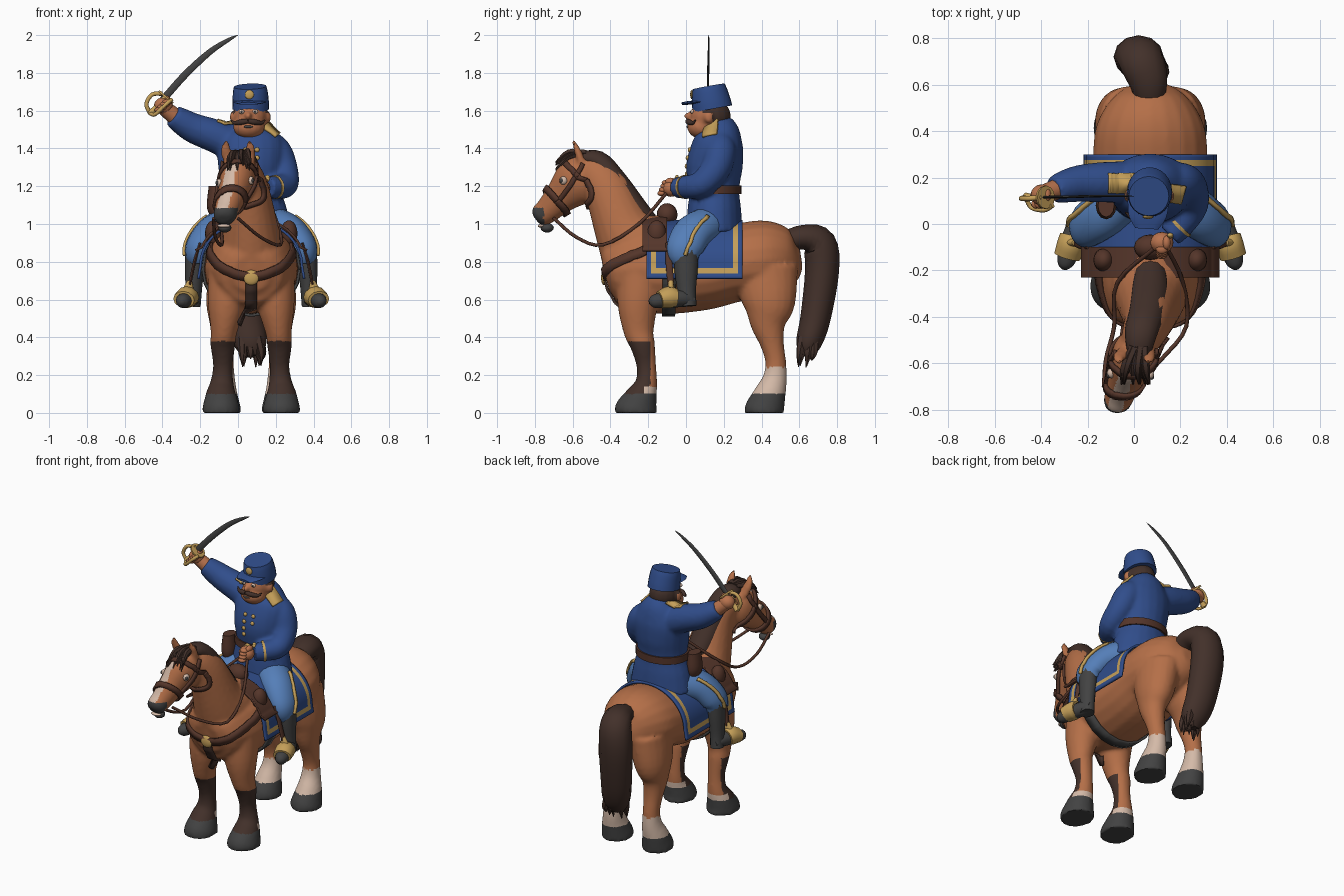
import bpy, bmesh, math, random
from mathutils import Vector, Matrix
from mathutils.bvhtree import BVHTree

default_cube = bpy.data.objects.get("Cube")
if default_cube:
    bpy.data.objects.remove(default_cube)
random.seed(4)
MID = .07                      # centre line of horse and rider
X, Y, Z = Vector((1, 0, 0)), Vector((0, 1, 0)), Vector((0, 0, 1))
SIDES = (-1, 1)
palette = dict(chestnut=(.46, .16, .065), skin=(.48, .17, .075), hair_brown=(.055, .03, .023),
               leather=(.09, .036, .023), coat_blue=(.03, .075, .26), trouser_blue=(.09, .21, .48),
               charcoal=(.055, .055, .055), gold=(.56, .35, .1), cream=(.66, .49, .39))
materials = {}
for label, rgb in palette.items():
    mat = materials[label] = bpy.data.materials.new(label)
    mat.use_nodes = True
    mat.diffuse_color = (*rgb, 1)
    shader = next(n for n in mat.node_tree.nodes if n.type == 'BSDF_PRINCIPLED')
    shader.inputs["Base Color"].default_value = (*rgb, 1)

def spline(points, steps):
    """Catmull-Rom samples through points of any one dimension."""
    p = [Vector(q) for q in points]
    p = [2 * p[0] - p[1]] + p + [2 * p[-1] - p[-2]]
    out = []
    for a, b, c, d in zip(p, p[1:], p[2:], p[3:]):
        for t in [i / steps for i in range(steps)]:
            bend = (2 * a - 5 * b + 4 * c - d) * t * t + (3 * b - 3 * c + d - a) * t ** 3
            out.append((2 * b + (c - a) * t + bend) * .5)
    return out + [p[-2]]

def bridge(bm, rows, closed):
    for r, q in zip(rows, rows[1:]):
        for j in range(0 if closed else 1, len(r)):
            bm.faces.new((r[j - 1], r[j], q[j], q[j - 1]))

def tube(bm, stations, ref=X, sides=20):
    """Elliptical tube; stations are x, y, z, radius along ref and, where it differs, the other radius."""
    path = spline([(*s[:4], s[-1]) for s in stations], 4)
    spots = [Vector(s[:3]) for s in path]
    rings = []
    for i, s in enumerate(path):
        t = (spots[min(i + 1, len(path) - 1)] - spots[max(i - 1, 0)]).normalized()
        u = (ref - t * ref.dot(t)).normalized()
        v = t.cross(u)
        angles = [math.tau * k / sides for k in range(sides)]
        rings.append([bm.verts.new(spots[i] + u * s[3] * math.cos(a) + v * s[4] * math.sin(a)) for a in angles])
    bridge(bm, rings, True)
    bm.faces.new(rings[0])
    bm.faces.new(rings[-1])

def ball(bm, spot, radii):
    frame = Matrix.Translation(spot) @ Matrix.Diagonal((*radii, 1))
    bmesh.ops.create_uvsphere(bm, u_segments=16, v_segments=10, radius=1, matrix=frame)

def make(bm, name, mats, rule=None, voxel=0, solid=0):
    """Turn a bmesh into a named object, optionally fused, thickened and painted by a face rule."""
    bmesh.ops.recalc_face_normals(bm, faces=bm.faces)
    mesh = bpy.data.meshes.new(name)
    bm.to_mesh(mesh)
    bm.free()
    obj = bpy.data.objects.new(name, mesh)
    bpy.context.collection.objects.link(obj)
    if voxel:
        remesh = obj.modifiers.new("fuse", 'REMESH')
        remesh.mode, remesh.voxel_size = 'VOXEL', voxel
        relax = obj.modifiers.new("relax", 'SMOOTH')
        relax.factor, relax.iterations = .5, 5
        bpy.context.view_layer.update()
        mesh = bpy.data.meshes.new_from_object(obj.evaluated_get(bpy.context.evaluated_depsgraph_get()))
        obj.modifiers.clear()
        obj.data = mesh
    if solid:
        shell = obj.modifiers.new("thickness", 'SOLIDIFY')
        shell.thickness, shell.offset = solid, 0
    mesh.materials.clear()
    for label in mats.split():
        mesh.materials.append(materials[label])
    for face in mesh.polygons:
        face.use_smooth = True
        face.material_index = rule(face.center, face.normal) if rule else 0
    mesh.set_sharp_from_angle(angle=math.radians(50))
    return obj

def tubes(name, mats, *paths, ref=X, sides=12):
    bm = bmesh.new()
    for path in paths:
        tube(bm, path, ref, sides)
    return make(bm, name, mats)

def balls(name, mats, *items):
    bm = bmesh.new()
    for spot, radii in items:
        ball(bm, spot, radii)
    return make(bm, name, mats)

def surface(obj):
    return BVHTree.FromPolygons([v.co for v in obj.data.vertices], [p.vertices[:] for p in obj.data.polygons])

def snap(tree, p, lift=.008):
    spot, normal, _, _ = tree.find_nearest(Vector(p))
    return spot + normal * lift

def strap(name, tree, points, half=.018, mats="leather"):
    """Flat ribbon laid onto a surface."""
    bm = bmesh.new()
    path = spline(points, 6)
    rows = []
    for i, p in enumerate(path):
        spot, normal, _, _ = tree.find_nearest(p)
        across = normal.cross(path[min(i + 1, len(path) - 1)] - path[max(i - 1, 0)]).normalized() * half
        rows.append([bm.verts.new(snap(tree, spot + across * k)) for k in SIDES])
    bridge(bm, rows, False)
    return make(bm, name, mats, solid=.014)

def hoop(centre, radius, up):
    angles = [math.tau * k / 12 for k in range(13)]
    return [Vector(centre) + (X * math.cos(a) + up * math.sin(a)) * radius for a in angles]

def beside(s, *rows):
    return [(MID + s * row[0], *row[1:]) for row in rows]

# Horse: trunk, neck, head, legs and ears fused into one skin
horse = bmesh.new()
tube(horse, beside(0, *[(0, *row) for row in (
    (-.43, .74, .1, .1), (-.38, .75, .18, .18), (-.22, .765, .238, .235), (-.05, .76, .25, .235), (.1, .76, .25, .215),
    (.25, .79, .248, .205), (.4, .81, .238, .21), (.5, .815, .195, .185), (.57, .815, .13, .13), (.61, .82, .05, .05))]))
bmesh.ops.recalc_face_normals(horse, faces=horse.faces)
barrel = BVHTree.FromBMesh(horse)
tube(horse, [(MID, -.2, .8, .18, .22), (MID, -.265, .89, .175, .22), (MID, -.33, .98, .145, .16),
             (.06, -.415, 1.18, .105, .125), (.03, -.49, 1.28, .085, .1), (.02, -.53, 1.32, .06, .06)])
tube(horse, [(.02, -.47, 1.29, .05, .06), (.015, -.52, 1.26, .085, .115), (-.005, -.58, 1.22, .095, .13),
             (-.035, -.66, 1.145, .077, .092), (-.06, -.73, 1.075, .065, .07), (-.075, -.775, 1.04, .057, .06),
             (-.078, -.795, 1.025, .03, .035)])
for s in SIDES:
    tube(horse, beside(s, (.11, -.23, .74, .12, .14), (.13, -.255, .57, .1, .108), (.145, -.25, .43, .07, .08),
         (.15, -.23, .36, .066, .066), (.15, -.21, .25, .052, .052), (.155, -.21, .16, .062, .058),
         (.16, -.23, .1, .08, .08), (.16, -.262, .02, .1, .112), (.16, -.264, 0, .1, .112)))
    tube(horse, beside(s, (.1, .42, .75, .125, .175), (.135, .44, .58, .105, .14), (.145, .435, .47, .075, .095),
         (.145, .455, .37, .06, .064), (.145, .475, .27, .052, .055), (.145, .47, .18, .06, .065),
         (.15, .445, .1, .078, .085), (.15, .417, .02, .096, .105), (.15, .415, 0, .096, .105)))
    tube(horse, [(.01 + s * .05, -.55, 1.32, .035, .025), (s * .065, -.575, 1.39, .03, .018),
                 (s * .06, -.6, 1.45, .008, .008)], sides=10)
for v in horse.verts:
    v.co.z = 0 if v.co.z < .012 else v.co.z

def horse_paint(c, n):
    if c.z < .1:
        return 2
    if c.z < .39 and c.y > 0:
        return 3 if c.z < .24 else 0
    if c.z < .38:
        return 3 if c.z < .14 and c.y > -.22 else 1 if c.y < -.19 else 0
    if c.y < -.6 and c.z > .9:
        if c.y < -.755 and c.z < 1.085 or c.z < .99:
            return 2
        if abs(c.x + .035 - (c.y + .66) * .36) < .034 and n.y < -.25 and n.z > .1:
            return 3
    return 0
hide = surface(make(horse, "horse_body", "chestnut hair_brown charcoal cream", horse_paint, voxel=.012))
balls("horse_eyes", "cream", *[(snap(hide, (-.04 + s * .11, -.65, 1.23), 0), (.018, .022, .022)) for s in SIDES])
balls("horse_pupils", "charcoal", *[(snap(hide, (-.04 + s * .12, -.66, 1.23), .012), (.01, .013, .013)) for s in SIDES])
balls("horse_teeth", "cream", ((-.075, -.765, .99), (.035, .02, .01)))
balls("horse_lower_lip", "charcoal", ((-.07, -.735, .98), (.035, .035, .025)))

# Mane, forelock and tail
tubes("mane", "hair_brown", [(.02, -.58, 1.35, .045, .025), (.03, -.47, 1.335, .07, .055), (.055, -.375, 1.225, .08, .065),
      (MID, -.26, 1.07, .08, .065), (MID, -.15, .97, .05, .04)])
locks, ends = [], []
for i in range(14):
    a, w = random.uniform(-1, 1), random.uniform(-1, 1)
    locks.append([(.02 + a * .03, -.53, 1.375, .02), (a * .06, -.62, 1.37 + w * .015, .017), (a * .08, -.69, 1.31 + w * .03, .003)])
    ends.append([(.06 + a * .06, .65 + w * .04, .4, .025), (.07 + a * .07, .645 + w * .05, .32, .02),
                 (.07 + a * .07, .635 + w * .05, .25 + random.uniform(-.02, .04), .002)])
tubes("forelock", "hair_brown", *locks, sides=6)
tubes("tail_ends", "hair_brown", *ends, sides=6)
tubes("tail", "hair_brown", [(MID, .52, .9, .06, .06), (.06, .62, .93, .085, .065), (.03, .705, .895, .1, .09),
      (.02, .72, .75, .108, .09), (.04, .685, .5, .1, .08), (.065, .65, .37, .088, .068), (MID, .635, .3, .05, .035)])

def drape(name, front, back, low, half, top, mats, rule=None):
    """Cloth lying over the horse's back and hanging down both sides."""
    arc = [(half * math.sin(a), .78 + (top - .78) * math.cos(a)) for a in [math.pi / 40 * k for k in range(21)]]
    arc += [(half + .012 * k / 5, .78 + (low - .78) * k / 5) for k in range(1, 6)]
    arc = [p for p in arc if p[1] >= low - .001]
    outline = [(-w, h) for w, h in arc[:0:-1]] + arc
    bm = bmesh.new()
    bridge(bm, [[bm.verts.new((MID + w, front + (back - front) * k / 40, h)) for w, h in outline] for k in range(41)], False)
    return make(bm, name, mats, rule, solid=.014)

# Saddle and its blanket with an inset border
drape("saddle_blanket", -.21, .3, .71, .268, 1.015, "coat_blue gold",
      lambda c, n: 1 if .025 < min(c.y + .21, .3 - c.y, c.z - .71) < .05 else 0)
drape("saddle_flap", -.23, -.1, .86, .283, 1.035, "leather")
balls("saddle_pommel", "leather", ((MID, -.1, 1.05), (.07, .055, .06)),
      *[((MID + s * .2, -.155, .95), (.045, .05, .07)) for s in SIDES])

# Harness laid on the hide
strap("girth", barrel, hoop((MID, -.09, .76), .33, Z), .035, "charcoal")
strap("breast_drop", hide, [(MID, -.5, .7), (MID, -.46, .6), (MID, -.36, .5), (MID, -.28, .47)], .03, "hair_brown")
nose_up = Vector((0, -.66, .75))
strap("noseband", hide, hoop((-.048, -.69, 1.115), .12, nose_up))
strap("browband", hide, hoop((0, -.565, 1.235), .17, nose_up), .014)
for s, side in zip(SIDES, ("right", "left")):
    strap(side + "_breast_strap", hide, beside(s, (.3, -.17, .93), (.27, -.33, .84), (.13, -.47, .74), (0, -.5, .7)), .025)
    strap(side + "_cheek_strap", hide, [(-.045 + s * .1, -.69, 1.1), (-.02 + s * .13, -.62, 1.2), (.01 + s * .12, -.55, 1.32)], .012)
    tubes(side + "_rein", "leather", [(-.065 + s * .065, -.7, 1.03, .009), (s * .12, -.58, .93, .009),
          (MID + s * .155, -.44, .89, .009), (MID + s * .14, -.25, 1.0, .009), (.12 + s * .015, -.09, 1.18, .009)], ref=Z, sides=8)
balls("breast_medallion", "gold", (snap(hide, (MID, -.5, .7), .01), (.042, .015, .04)))

# Rider's coat: torso and sleeves fused, with trimmings
coat = bmesh.new()
tube(coat, [(MID, .15, .96, .215, .15), (MID, .15, 1.08, .19, .142), (MID, .15, 1.18, .162, .132), (MID, .15, 1.3, .175, .15),
            (MID, .17, 1.42, .18, .135), (MID, .18, 1.49, .13, .105), (MID, .17, 1.55, .075, .07)])
tube(coat, [(.15, .18, 1.44, .07), (.2, .18, 1.38, .085), (.237, .155, 1.29, .08), (.25, .08, 1.21, .07),
            (.2, .0, 1.195, .062), (.155, -.05, 1.193, .055)])
tube(coat, [(0, .18, 1.41, .09), (-.12, .18, 1.465, .088), (-.23, .175, 1.505, .08), (-.3, .16, 1.545, .07),
            (-.345, .145, 1.575, .058)], ref=Y)
cloth = surface(make(coat, "coat", "coat_blue", voxel=.012))
tubes("belt", "leather", [(MID, .15, 1.158, .174, .143), (MID, .15, 1.205, .174, .143)], sides=24)
tubes("cuff_band", "gold", [(.19, -.012, 1.195, .063), (.2, -.002, 1.196, .065)])
tubes("belt_pouch", "leather", [(-.115, .08, 1.05, .035, .05), (-.12, .08, 1.1, .045, .06), (-.12, .08, 1.2, .035, .05)])
strap("left_epaulette", cloth, [(.13, .13, 1.55), (.17, .125, 1.52), (.22, .12, 1.48)], .04, "gold")
strap("right_epaulette", cloth, [(-.02, .17, 1.58), (-.06, .17, 1.58), (-.1, .17, 1.58)], .045, "gold")
balls("coat_buttons", "gold", ((MID, .008, 1.182), (.028, .01, .024)),
      *[(snap(cloth, (MID + s * .045, -.1, 1.25 + .06 * k), .002), (.013, .01, .013)) for s in SIDES for k in range(4)])

# Rider's legs, boots and stirrups
for s, side in zip(SIDES, ("right", "left")):
    trousers = tubes(side + "_trouser_leg", "trouser_blue", beside(s, (.06, .14, 1.0, .1), (.13, .1, .985, .105, .1),
          (.205, .04, .955, .105, .09), (.265, .0, .89, .1, .078), (.282, -.01, .845, .09, .068), (.28, -.005, .8, .07, .055)), ref=Y, sides=20)
    strap(side + "_trouser_stripe", surface(trousers), beside(s, (.25, .12, 1.06), (.32, .06, .98), (.4, .02, .9), (.38, .0, .83)), .009, "gold")
    tubes(side + "_boot", "charcoal", beside(s, (.297, .0, .86, .052, .065), (.3, .0, .76, .05, .062),
          (.305, .003, .65, .044, .05), (.31, .008, .565, .042, .048)),
          beside(s, (.305, .04, .595, .03), (.32, -.02, .605, .045), (.345, -.1, .6, .048, .042), (.365, -.17, .59, .035), (.37, -.195, .585, .012)))
    tubes(side + "_stirrup", "gold", beside(s, (.332, -.055, .61, .058, .05), (.342, -.09, .612, .06, .058), (.357, -.14, .6, .058, .045)),
          beside(s, (.335, -.08, .64, .035, .02), (.325, -.08, .7, .012, .012)))
    tubes(side + "_stirrup_leather", "leather", beside(s, (.27, -.09, .9, .008, .018), (.3, -.09, .8, .008, .018), (.325, -.08, .68, .008, .018)))

# Rider's head and cap
head = bmesh.new()
ball(head, (.065, .13, 1.57), (.093, .108, .098))
ball(head, (.058, .085, 1.515), (.085, .08, .065))
ball(head, (.054, .025, 1.572), (.02, .036, .023))
for s in SIDES:
    ball(head, (.065 + s * .095, .12, 1.565), (.014, .024, .032))
make(head, "rider_head", "skin hair_brown",
     lambda c, n: 1 if c.y > .14 and c.z > 1.51 or c.y > .085 and c.z > 1.585 else 0, voxel=.009)
balls("rider_eyes", "cream", *[((.055 + s * .036, .034, 1.595), (.015, .01, .012)) for s in SIDES])
balls("rider_pupils", "charcoal", *[((.055 + s * .036, .026, 1.595), (.006, .004, .007)) for s in SIDES])
tubes("moustache", "hair_brown", *[[(.053, .008, 1.545, .012), (.053 + s * .035, .014, 1.54, .015),
      (.053 + s * .07, .035, 1.535, .01), (.053 + s * .09, .05, 1.55, .003)] for s in SIDES], ref=Z)
balls("mouth", "charcoal", ((.055, .014, 1.515), (.025, .012, .008)))
tubes("cap", "coat_blue", [(.067, .14, 1.61, .097, .106), (.067, .133, 1.65, .096, .103), (.065, .125, 1.7, .092, .094),
      (.064, .12, 1.728, .086, .086)], sides=24)
tubes("cap_visor", "coat_blue", [(.062, .1, 1.648, .09, .008), (.058, .03, 1.643, .08, .01), (.055, -.02, 1.637, .05, .008)])
balls("cap_badge", "gold", ((.06, .03, 1.685), (.024, .008, .024)))

# Hands, each a fist with curled fingers
for side, spot, turn in (("right", Vector((-.395, .125, 1.625)), X + Z), ("left", Vector((.12, -.08, 1.19)), Y * .4 + Z)):
    fingers = [(spot + turn.normalized() * .02 * (k - 1.5) - Y * .038, (.026, .022, .015)) for k in range(4)]
    balls(side + "_hand", "skin", (spot, (.05, .046, .046)), *fingers, (spot + Z * .035 + X * .02, (.018, .03, .02)))
tubes("right_wrist", "skin", [(-.33, .15, 1.565, .046), (-.39, .13, 1.615, .04)], ref=Y)

# Sabre
tubes("sabre_blade", "charcoal", [(-.4, .115, 1.655, .006, .019), (-.28, .117, 1.79, .006, .019), (-.15, .12, 1.91, .005, .016),
      (-.05, .12, 1.975, .004, .01), (0, .12, 2.0, .001, .001)], ref=Y, sides=8)
tubes("sabre_hilt", "gold", [(-.465, .115, 1.585, .02), (-.44, .115, 1.61, .015), (-.385, .115, 1.67, .014)],
      [(-.385, .115, 1.668, .05), (-.378, .115, 1.676, .05)],
      [(-.35, .08, 1.66, .01), (-.385, .06, 1.63, .01), (-.44, .07, 1.58, .01), (-.465, .11, 1.585, .01)],
      [(-.4, .115, 1.69, .011), (-.455, .11, 1.685, .011), (-.485, .11, 1.635, .011), (-.465, .115, 1.585, .011)], ref=Y)
